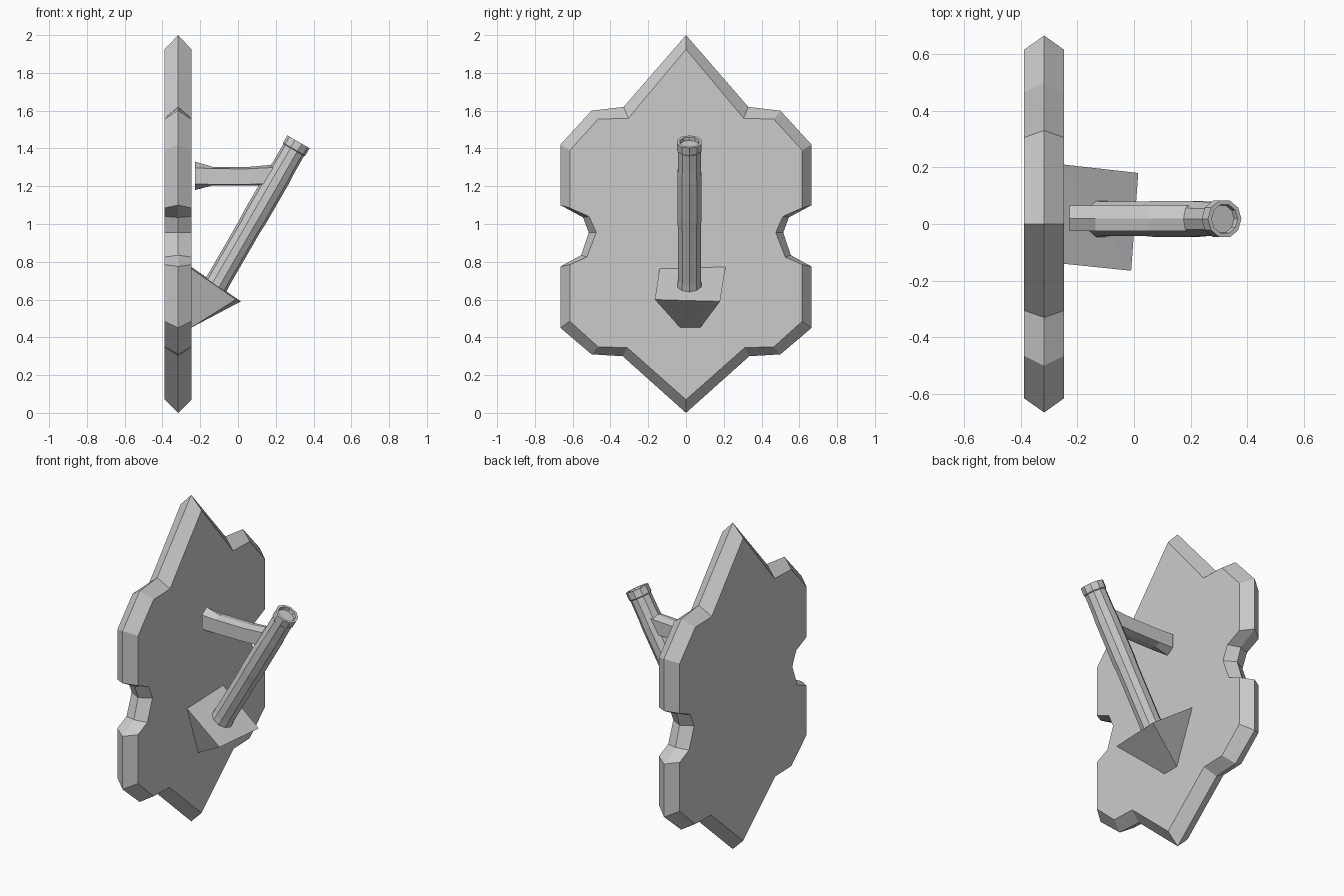
import bpy, bmesh
from math import cos, sin, pi
from mathutils import Vector

if "Cube" in bpy.data.objects:
    bpy.data.objects.remove(bpy.data.objects["Cube"])


def make_object(name, bm):
    bmesh.ops.recalc_face_normals(bm, faces=bm.faces[:])
    mesh = bpy.data.meshes.new(name)
    bm.to_mesh(mesh)
    bm.free()
    obj = bpy.data.objects.new(name, mesh)
    bpy.context.collection.objects.link(obj)
    return obj


def loft(name, rings):
    """Bridge equal-length closed rings and cap both ends."""
    bm = bmesh.new()
    loops = [[bm.verts.new(p) for p in ring] for ring in rings]
    n = len(loops[0])
    for a, b in zip(loops, loops[1:]):
        for i in range(n):
            j = (i + 1) % n
            bm.faces.new((a[i], a[j], b[j], b[i]))
    bm.faces.new(loops[0])
    bm.faces.new(loops[-1])
    return make_object(name, bm)


# Wall plaque: half outline (y, z) from top to bottom, mirrored across y
rim = [(0, 2.0), (.33, 1.62), (.50, 1.60), (.665, 1.42), (.665, 1.10),
       (.545, 1.035), (.515, .955), (.555, .835), (.665, .775),
       (.665, .45), (.50, .31), (.335, .30), (0, .0)]
face = [(0, 1.925), (.305, 1.56), (.465, 1.555), (.615, 1.39), (.615, 1.085),
        (.513, 1.04), (.475, .955), (.525, .825), (.615, .785),
        (.615, .485), (.465, .35), (.31, .345), (0, .07)]


def plaque_ring(half, x):
    full = half + [(-y, z) for y, z in half[-2:0:-1]]
    return [(x, y, z) for y, z in full]


loft("plaque", [plaque_ring(face, -.388), plaque_ring(rim, -.317),
                plaque_ring(face, -.247)])

# Wedge-shaped foot holding the peg
foot_points = [(-.25, .21, .775), (.015, .18, .59), (-.01, -.165, .60),
               (-.25, -.14, .765), (-.25, -.03, .45), (-.25, .075, .45)]
bm = bmesh.new()
v = [bm.verts.new(p) for p in foot_points]
for f in [(0, 1, 2), (0, 2, 3), (1, 5, 4), (1, 4, 2), (2, 4, 3), (0, 5, 1), (0, 3, 4, 5)]:
    bm.faces.new([v[i] for i in f])
make_object("foot", bm)

# Slanted peg with a slightly wider tip and a shallow recessed end
tip = Vector((.32, .018, 1.435))
axis = Vector((.5, 0, .866))
side = Vector((.866, 0, -.5))
across = Vector((0, 1, 0))


def peg_ring(t, r, n=10):
    c = tip + axis * t
    return [c + side * r * cos(2 * pi * i / n) + across * r * sin(2 * pi * i / n)
            for i in range(n)]


profile = [(-.93, .070), (-.84, .064), (-.52, .064), (-.46, .067), (-.22, .067),
           (-.16, .064), (-.05, .063), (-.045, .068), (0, .068), (0, .053), (-.02, .050)]
loft("peg", [peg_ring(t, r) for t, r in profile])

# Horizontal six-sided strut, flared at both ends
def strut_ring(x, top, high, low, bottom, w):
    y = .02
    return [(x, y, top), (x, y + w, high), (x, y + w, low),
            (x, y, bottom), (x, y - w, low), (x, y - w, high)]


loft("strut", [strut_ring(-.227, 1.33, 1.298, 1.212, 1.18, .045),
               strut_ring(-.135, 1.303, 1.293, 1.21, 1.204, .045),
               strut_ring(.05, 1.302, 1.292, 1.21, 1.204, .045),
               strut_ring(.20, 1.315, 1.30, 1.215, 1.20, .045)])
